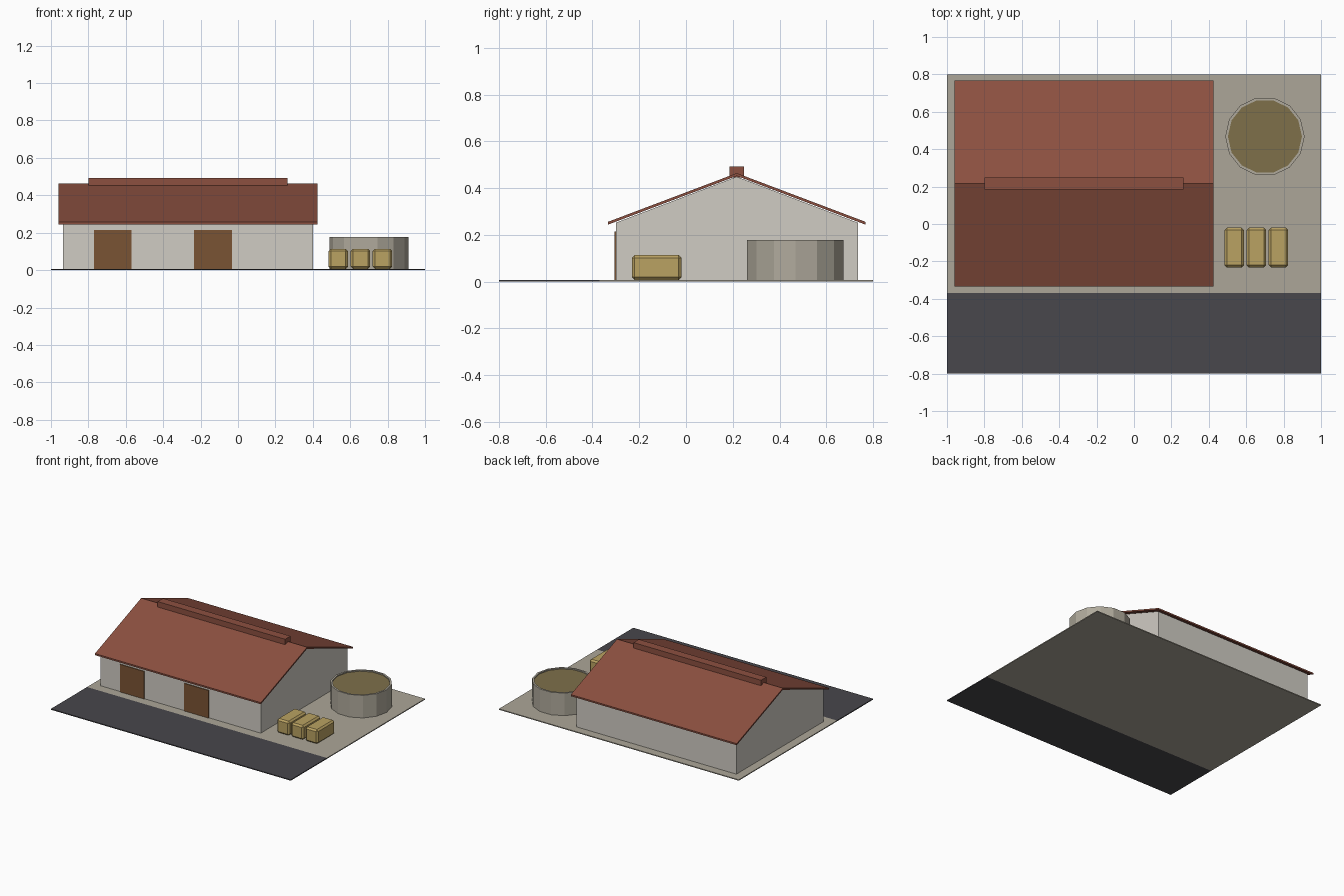
import bpy, bmesh, math
from mathutils import Matrix, Vector

if "Cube" in bpy.data.objects:
    bpy.data.objects.remove(bpy.data.objects["Cube"])


def material(name, r, g, b):
    lin = lambda c: ((c / 255 + 0.055) / 1.055) ** 2.4
    m = bpy.data.materials.new(name)
    m.diffuse_color = (lin(r), lin(g), lin(b), 1)
    m.use_nodes = True
    m.node_tree.nodes["Principled BSDF"].inputs["Base Color"].default_value = m.diffuse_color
    return m


ASPHALT = material("dark asphalt", 72, 71, 76)
CONCRETE = material("yard concrete", 172, 166, 152)
WALL = material("pale wall", 208, 204, 196)
ROOF = material("red roof", 140, 80, 64)
WOOD = material("brown door", 122, 84, 52)
STRAW = material("straw", 186, 162, 98)
TANK = material("tank concrete", 176, 170, 156)
SLURRY = material("olive slurry", 126, 112, 74)


def finish(bm, name, *mats):
    bmesh.ops.recalc_face_normals(bm, faces=bm.faces)
    me = bpy.data.meshes.new(name)
    bm.to_mesh(me)
    bm.free()
    for m in mats:
        me.materials.append(m)
    ob = bpy.data.objects.new(name, me)
    bpy.context.collection.objects.link(ob)
    return ob


def box(name, lo, hi, mat, bevel=0):
    lo, hi = Vector(lo), Vector(hi)
    bm = bmesh.new()
    bmesh.ops.create_cube(bm, size=1, matrix=Matrix.Translation((lo + hi) / 2)
                          @ Matrix.Diagonal((*(hi - lo), 1)))
    if bevel:
        bmesh.ops.bevel(bm, geom=bm.edges[:], offset=bevel, segments=1, affect='EDGES')
    return finish(bm, name, mat)


def extrude_x(name, profile, x0, x1, mat):
    """Extrude a (y, z) outline along x."""
    bm = bmesh.new()
    face = bm.faces.new([bm.verts.new((x0, y, z)) for y, z in profile])
    new = bmesh.ops.extrude_face_region(bm, geom=[face])["geom"]
    bmesh.ops.translate(bm, vec=(x1 - x0, 0, 0),
                        verts=[v for v in new if isinstance(v, bmesh.types.BMVert)])
    return finish(bm, name, mat)


# Ground: yard and road strip
G = 0.007
box("yard_slab", (-1, -0.37, 0), (1, 0.8, G), CONCRETE)
box("road_strip", (-1, -0.8, 0), (1, -0.37, G), ASPHALT)

# Barn walls with gables, and a thin pitched roof
MID = 0.217
extrude_x("barn_walls", [(-0.30, G), (0.735, G), (0.735, 0.252), (MID, 0.449), (-0.30, 0.252)],
          -0.935, 0.40, WALL)
extrude_x("barn_roof", [(MID - 0.55, 0.244), (MID, 0.452), (MID + 0.55, 0.244),
                        (MID + 0.55, 0.256), (MID, 0.464), (MID - 0.55, 0.256)],
          -0.96, 0.424, ROOF)
box("ridge_vent", (-0.80, MID - 0.032, 0.445), (0.264, MID + 0.032, 0.493), ROOF)

# Barn doors
for i, x in enumerate((-0.67, -0.134)):
    box(f"barn_door_{i + 1}", (x - 0.101, -0.306, G), (x + 0.101, -0.299, 0.215), WOOD)

# Round tank with a recessed filling
bm = bmesh.new()
bmesh.ops.create_cone(bm, cap_ends=True, segments=14, radius1=0.212, radius2=0.212, depth=0.177 - G,
                      matrix=Matrix.Translation((0.70, 0.468, (0.177 + G) / 2))
                      @ Matrix.Rotation(math.pi / 2, 4, 'Z'))
top = max(bm.faces, key=lambda f: f.calc_center_median().z)
bmesh.ops.inset_region(bm, faces=[top], thickness=0.014)
inner = bmesh.ops.extrude_face_region(bm, geom=[top])["geom"]
bmesh.ops.delete(bm, geom=[top], context='FACES_ONLY')
bmesh.ops.translate(bm, vec=(0, 0, -0.008),
                    verts=[v for v in inner if isinstance(v, bmesh.types.BMVert)])
for f in inner:
    if isinstance(f, bmesh.types.BMFace):
        f.material_index = 1
finish(bm, "round_tank", TANK, SLURRY)

# Straw bales
for i in range(3):
    x = 0.484 + 0.118 * i
    box(f"straw_bale_{i + 1}", (x, -0.232, G), (x + 0.104, -0.02, 0.114), STRAW, 0.012)
